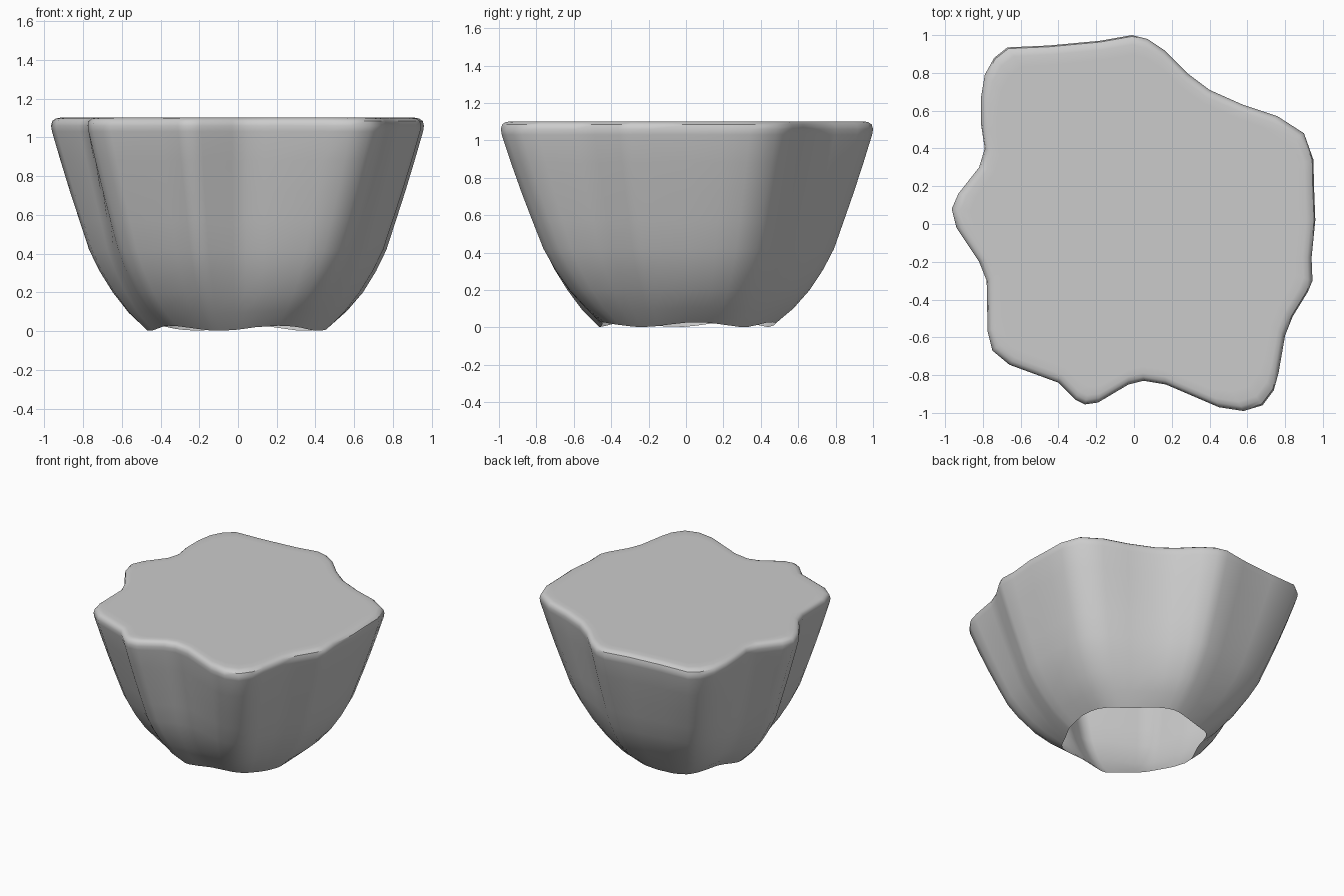
import bpy, bmesh, math
from mathutils import Vector

if "Cube" in bpy.data.objects:
    bpy.data.objects.remove(bpy.data.objects["Cube"])

# Rim outline seen from above, counter-clockwise
outline = [Vector(p) for p in (
    (.96, .02), (.953, .2), (.95, .34), (.90, .48), (.76, .57), (.58, .63), (.40, .71),
    (.28, .80), (.16, .92), (.07, .98), (-.01, 1.0), (-.18, .97), (-.45, .945),
    (-.67, .935), (-.74, .88), (-.79, .79), (-.81, .67), (-.81, .53), (-.79, .40),
    (-.82, .30), (-.93, .16), (-.965, .08), (-.94, -.02), (-.82, -.20), (-.78, -.30),
    (-.775, -.57), (-.75, -.67), (-.66, -.745), (-.40, -.84), (-.31, -.93),
    (-.26, -.955), (-.19, -.945), (-.03, -.85), (.05, -.83), (.17, -.85), (.45, -.97),
    (.58, -.99), (.68, -.96), (.74, -.88), (.765, -.79), (.80, -.59), (.84, -.49),
    (.92, -.36), (.945, -.30), (.94, -.18))]
MEAN = 0.95

# Wall rings: height, scale, strength of the lobes
rings = [(0, .495, .35), (.09, .59, .48), (.2, .675, .6), (.31, .745, .7),
         (.42, .80, .78), (.57, .85, .86), (.72, .90, .92), (.88, .95, .97),
         (1.03, .995, 1), (1.06, 1, 1), (1.085, .993, 1), (1.097, .975, 1),
         (1.102, .95, 1), (1.102, .90, .95)]

bm = bmesh.new()
loops = []
for z, s, k in rings:
    loop = []
    for p in outline:
        a = math.atan2(p.y, p.x)
        r = s * (MEAN * (1 - k) + p.length * k)
        # uneven open foot
        wob = (.015 + .013 * math.sin(5 * a + 1)) * max(0, 1 - z / .2)
        loop.append(bm.verts.new((r * math.cos(a), r * math.sin(a), z + wob)))
    loops.append(loop)
n = len(outline)
for lo, hi in zip(loops, loops[1:]):
    for i in range(n):
        j = (i + 1) % n
        bm.faces.new((lo[i], lo[j], hi[j], hi[i]))

# Flat top
centre = bm.verts.new((0, 0, 1.102))
for i in range(n):
    bm.faces.new((loops[-1][i], loops[-1][(i + 1) % n], centre))

mesh = bpy.data.meshes.new("lobed_stump")
bm.to_mesh(mesh)
bm.free()
stump = bpy.data.objects.new("lobed_stump", mesh)
bpy.context.collection.objects.link(stump)
bpy.context.view_layer.objects.active = stump
stump.select_set(True)
bpy.ops.object.shade_smooth_by_angle(angle=math.radians(40))
